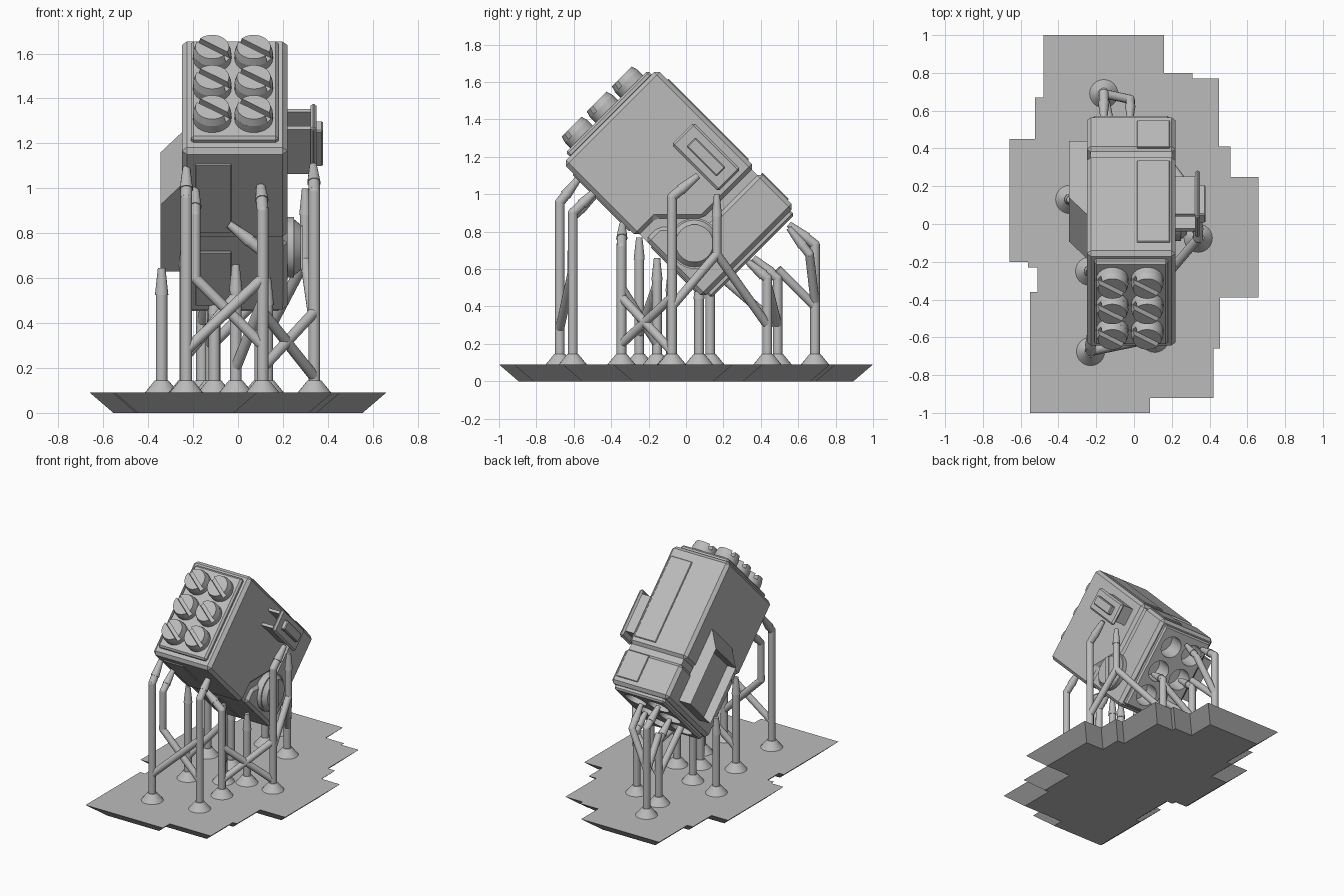
import bpy, bmesh, math
from mathutils import Vector, Matrix

cube = bpy.data.objects.get("Cube")
if cube:
    bpy.data.objects.remove(cube)

grey = bpy.data.materials.new("plain grey")
grey.use_nodes = True
grey.diffuse_color = (0.5, 0.5, 0.5, 1)
grey.node_tree.nodes["Principled BSDF"].inputs["Base Color"].default_value = grey.diffuse_color

# Tilted frame of the launcher: x sideways, s along the barrel axis, t up from it
R = math.sqrt(0.5)
MID, HALF = -0.015, 0.235


def tilt(x, s, t):
    return Vector((x, (t - s) * R, (s + t) * R))


def finish(name, bm, bevel=0, smooth=False):
    bmesh.ops.recalc_face_normals(bm, faces=bm.faces)
    mesh = bpy.data.meshes.new(name)
    bm.to_mesh(mesh)
    bm.free()
    mesh.materials.append(grey)
    ob = bpy.data.objects.new(name, mesh)
    bpy.context.collection.objects.link(ob)
    if bevel:
        mod = ob.modifiers.new("chamfer", 'BEVEL')
        mod.width, mod.segments, mod.limit_method = bevel, 1, 'ANGLE'
    if smooth:
        bpy.ops.object.select_all(action='DESELECT')
        ob.select_set(True)
        bpy.context.view_layer.objects.active = ob
        bpy.ops.object.shade_smooth_by_angle(angle=math.radians(35))
    return ob


def loft(bm, low, high):
    a, b = [bm.verts.new(p) for p in low], [bm.verts.new(p) for p in high]
    n = len(a)
    for i in range(n):
        bm.faces.new((a[i], a[(i + 1) % n], b[(i + 1) % n], b[i]))
    bm.faces.new(a)
    return bm.faces.new(b)


def side_prism(name, pts, x0, x1, bevel=0):
    bm = bmesh.new()
    loft(bm, [tilt(x0, *p) for p in pts], [tilt(x1, *p) for p in pts])
    return finish(name, bm, bevel)


def rect(s0, s1, t0, t1):
    return [(s0, t0), (s1, t0), (s1, t1), (s0, t1)]


def box(name, x0, x1, s0, s1, t0, t1, bevel=0):
    return side_prism(name, rect(s0, s1, t0, t1), x0, x1, bevel)


def rod(bm, a, b, r0, r1, sides=16):
    a, b = Vector(a), Vector(b)
    turn = (b - a).to_track_quat('Z', 'Y').to_matrix().to_4x4()
    bmesh.ops.create_cone(bm, cap_ends=True, segments=sides, radius1=r0, radius2=r1,
                          depth=(b - a).length, matrix=Matrix.Translation((a + b) / 2) @ turn)


# Stepped ground slab, narrower underneath
outline = [(-.48, 1), (.16, 1), (.16, .8), (.31, .8), (.31, .77), (.45, .77), (.45, .41),
           (.51, .41), (.51, .25), (.66, .25), (.66, -.39), (.455, -.39), (.455, -.66),
           (.42, -.66), (.42, -.92), (.085, -.92), (.085, -1), (-.55, -1), (-.55, -.36),
           (-.51, -.36), (-.51, -.23), (-.56, -.23), (-.56, -.2), (-.66, -.2), (-.66, .45),
           (-.525, .45), (-.525, .67), (-.48, .67)]
top = [Vector((x, y, .09)) for x, y in outline]
foot = []
for i, p in enumerate(top):
    d = (p - top[i - 1]).normalized() + (top[(i + 1) % len(top)] - p).normalized()
    foot.append(Vector((p.x + d.y * .105, p.y - d.x * .105, 0)))
bm = bmesh.new()
loft(bm, foot, top)
finish("ground_slab", bm)

# Launcher body: core, front shell, rear shell, with a stepped seam between
box("body_core", MID - HALF + .02, MID + HALF - .02, .3, 1.2, .38, 1.05)
side_prism("front_shell", [(.55, 1.07), (1.29, 1.07), (1.29, .36), (.73, .36), (.73, .5), (.55, .68)],
           MID - HALF, MID + HALF, .022)
rear = side_prism("rear_shell", [(.51, 1.07), (.25, 1.07), (.25, .38), (.69, .38), (.69, .48), (.51, .66)],
                  MID - HALF, MID + HALF, .022)
box("front_plate", MID - HALF + .04, MID + HALF - .04, 1.28, 1.32, .41, 1.03, .012)
lip = box("rear_plate", MID - HALF + .03, MID + HALF - .03, .22, .27, .41, 1.04, .012)

# Flat access panels above and below
for name, x0, x1, t in (("top", .015, .19, 1.07), ("bottom", -.19, -.03, .36)):
    box(name + "_front_panel", x0, x1, .78 if t < 1 else .6, 1.21, t - .008, t + .008, .004)
    t += .02 if t < 1 else 0
    box(name + "_rear_panel", x0, x1, .3, .64 if t < 1 else .5, t - .008, t + .008, .004)

# Tube caps with a slanted slot, and bores in the rear
bores = bmesh.new()
for row in range(3):
    for col in range(2):
        cx, ct = -.115 + .185 * col, .53 + .19 * row
        bm = bmesh.new()
        rod(bm, tilt(cx, 1.3, ct), tilt(cx, 1.36, ct), .085, .085, 32)
        for flip in (0, math.pi):
            arc = [flip - math.radians(35) + math.radians(10 + 160 * k / 14) for k in range(15)]
            ring = [[tilt(cx + r * math.cos(a), s, ct + r * math.sin(a)) for a in arc]
                    for r, s in ((.085, 1.36), (.075, 1.395))]
            loft(bm, *ring)
        finish("tube_cap", bm, 0, True)
        rod(bores, tilt(cx, .1, ct), tilt(cx, .36, ct), .078, .078, 32)
cutter = finish("bore_cutter", bores)
cutter.hide_render = True
cutter.hide_set(True)
cutter.display_type = 'WIRE'
for ob in (rear, lip, bpy.data.objects["body_core"]):
    mod = ob.modifiers.new("bores", 'BOOLEAN')
    mod.operation, mod.object, mod.solver = 'DIFFERENCE', cutter, 'EXACT'

# Recessed side block with a sloped nose
bm = bmesh.new()
face = loft(bm, [tilt(-.24, *p) for p in rect(.3, .86, .59, .92)],
            [tilt(-.345, *p) for p in rect(.3, .72, .59, .92)])
bmesh.ops.inset_individual(bm, faces=[face], thickness=.1)
bmesh.ops.translate(bm, verts=face.verts, vec=(.07, 0, 0))
finish("side_block", bm)

# Round side hub with an upright bar
bm = bmesh.new()
for x0, x1, r0, r1 in ((.2, .25, .135, .135), (.25, .28, .125, .1)):
    rod(bm, (x0, .045, .737), (x1, .045, .737), r0, r1, 40)
finish("side_hub", bm, 0, True)
bm = bmesh.new()
bmesh.ops.create_cube(bm, size=1, matrix=Matrix.Translation((.28, .045, .737))
                      @ Matrix.Diagonal((.016, .036, .2, 1)))
finish("hub_bar", bm)

# Side sight: open bracket carrying a double plate
for t in (.865, .975):
    box("sight_bracket_rail", .21, .33, .64, .92, t, t + .02)
box("sight_bracket_end", .21, .33, .64, .67, .87, .99)
box("sight_plate", .322, .35, .595, .95, .84, 1.007, .012)
box("sight_inner_plate", .34, .378, .66, .885, .89, .957, .006)


# Supports: posts with flared feet, bent tops and tapered tips
def support(name, pts, r=.026, flared=True, tip=True):
    bm = bmesh.new()
    if flared:
        rod(bm, pts[0], Vector(pts[0]) + Vector((0, 0, .055)), .075, .03, 24)
    for i in range(len(pts) - 1):
        a, b = Vector(pts[i]), Vector(pts[i + 1])
        if tip and i == len(pts) - 2:
            cut = b + (a - b).normalized() * min(.12, (a - b).length * .8)
            rod(bm, a, cut, r, r)
            rod(bm, cut, b, r * 1.15, r * .65)
        else:
            rod(bm, a, b, r, r)
        if i:
            bmesh.ops.create_uvsphere(bm, u_segments=16, v_segments=8, radius=r,
                                      matrix=Matrix.Translation(a))
    finish(name, bm, 0, True)


def post(x, y, bend, *end):
    support("post", [(x, y, .09), (x, y, bend)] + [end] * bool(end), tip=True)


post(-.23, -.675, .955, -.23, -.57, 1.09)
post(.11, -.605, .9, .10, -.47, 1.03)
post(.34, -.075, .985, .335, .065, 1.1)
post(-.34, .13, .645)
post(-.16, .69, .73, -.16, .55, .84)
post(.11, -.345, .72, -.04, -.34, .84)
post(-.235, -.25, .77)
post(-.01, -.155, .66)
post(-.105, .07, .56)
post(.13, -.08, .6)
post(.1, .435, .55, .1, .33, .64)
post(-.12, .49, .55, -.12, .36, .66)

# Braces between the posts
braces = [
    [(.11, -.605, .3), (-.19, -.61, .6), (-.19, -.605, .88), (-.19, -.48, 1.0)],
    [(-.23, -.675, .28), (.11, -.605, .6)],
    [(.34, -.075, .4), (.3, .165, .68), (.3, .165, 1.0)],
    [(.1, .435, .3), (.3, .165, .68)],
    [(.11, -.345, .2), (.34, -.075, .45)],
    [(.34, -.075, .16), (.11, -.345, .45)],
    [(-.16, .69, .42), (-.02, .66, .68), (-.02, .55, .82)],
    [(-.16, .69, .4), (-.12, .49, .6)],
    [(-.12, .49, .3), (.1, .435, .52)],
    [(-.235, -.25, .25), (-.01, -.155, .52)],
    [(-.01, -.155, .2), (.11, -.345, .5)],
    [(-.12, .49, .3), (-.105, .2, .55)],
]
for pts in braces:
    support("brace", pts, .024, False, len(pts) > 2)
